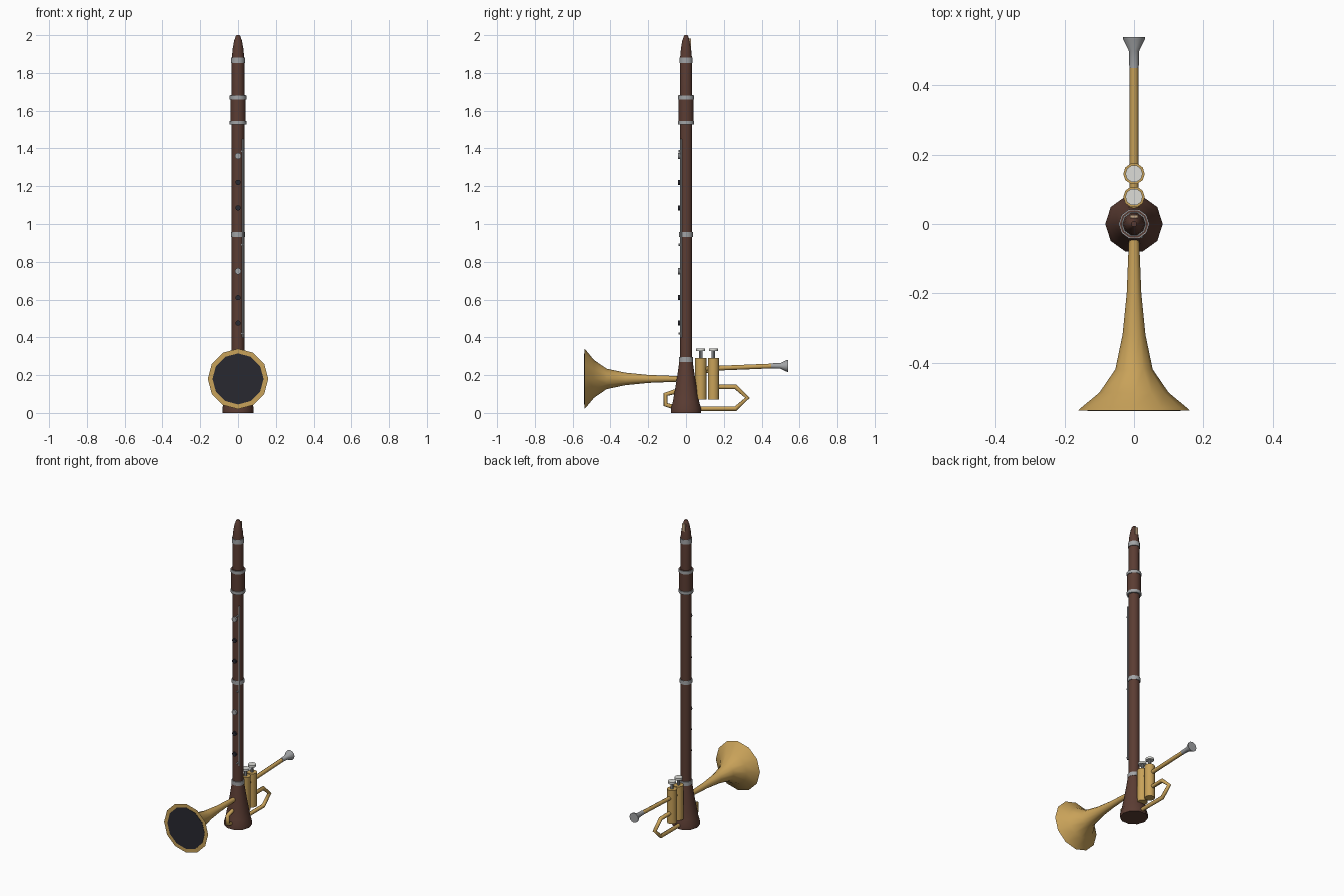
import bpy, bmesh, math
from mathutils import Matrix, Vector

if "Cube" in bpy.data.objects:
    bpy.data.objects.remove(bpy.data.objects["Cube"])


def mat(name, rgb):
    m = bpy.data.materials.new(name)
    m.diffuse_color = (*rgb, 1)
    m.use_nodes = True
    m.node_tree.nodes["Principled BSDF"].inputs["Base Color"].default_value = m.diffuse_color
    return m


WOOD = mat("brown_wood", (0.105, 0.046, 0.033))
BRASS = mat("brass", (0.58, 0.36, 0.10))
SILVER = mat("silver", (0.36, 0.37, 0.38))
PEARL = mat("pearl", (0.72, 0.72, 0.68))
DARK = mat("dark_hollow", (0.022, 0.022, 0.03))
REED = mat("reed_cane", (0.55, 0.38, 0.24))


def finish(ob, material):
    ob.data.materials.append(material)
    ob.data.shade_smooth()
    ob.data.set_sharp_from_angle(angle=math.radians(42))
    return ob


def lathe(name, profile, material, base=(0, 0, 0), axis=(0, 0, 1), n=10):
    """Closed solid of revolution; profile is (radius, distance along axis)."""
    bm = bmesh.new()
    rings = [[bm.verts.new((r * math.cos(2 * math.pi * i / n), r * math.sin(2 * math.pi * i / n), h))
              for i in range(n)] for r, h in profile]
    for a, b in zip(rings, rings[1:]):
        for i in range(n):
            bm.faces.new((a[i], a[(i + 1) % n], b[(i + 1) % n], b[i]))
    bm.faces.new(rings[0][::-1])
    bm.faces.new(rings[-1])
    d = Vector(axis).normalized()
    # tilt about X only, so polygon corners stay on the x axis
    rot = Matrix.Rotation(math.atan2(-d.y, d.z), 4, 'X')
    bm.transform(Matrix.Translation(base) @ rot)
    bmesh.ops.recalc_face_normals(bm, faces=bm.faces)
    me = bpy.data.meshes.new(name)
    bm.to_mesh(me)
    bm.free()
    ob = bpy.data.objects.new(name, me)
    bpy.context.collection.objects.link(ob)
    return finish(ob, material)


def cyl(name, r, length, material, base, axis=(0, 0, 1), n=10):
    return lathe(name, [(r, 0), (r, length)], material, base, axis, n)


def tube(name, yz, r, material):
    """Round tube along a polyline in the x = 0 plane."""
    cu = bpy.data.curves.new(name, 'CURVE')
    cu.dimensions = '3D'
    cu.bevel_depth = r
    cu.bevel_resolution = 2
    cu.use_fill_caps = True
    sp = cu.splines.new('POLY')
    sp.points.add(len(yz) - 1)
    for p, (y, z) in zip(sp.points, yz):
        p.co = (0, y, z, 1)
    ob = bpy.data.objects.new(name, cu)
    bpy.context.collection.objects.link(ob)
    cu.materials.append(material)


# ---- Clarinet ----
lathe("clarinet_bell", [(0.083, 0), (0.083, 0.025), (0.073, 0.06), (0.062, 0.12),
                        (0.048, 0.2), (0.036, 0.28)], WOOD)
cyl("clarinet_lower_body", 0.034, 0.68, WOOD, (0, 0, 0.27))
cyl("clarinet_upper_body", 0.034, 0.6, WOOD, (0, 0, 0.94))
cyl("clarinet_barrel", 0.041, 0.155, WOOD, (0, 0, 1.527))
lathe("clarinet_mouthpiece", [(0.034, 1.67), (0.033, 1.88), (0.028, 1.93), (0.021, 1.97),
                              (0.012, 1.995), (0.008, 2.0)], WOOD)
for i, (z, h, r) in enumerate([(0.27, 0.025, 0.039), (0.932, 0.025, 0.038), (1.526, 0.02, 0.0445),
                               (1.66, 0.02, 0.0445), (1.852, 0.03, 0.037)]):
    cyl(f"clarinet_ring_{i + 1}", r, h, SILVER, (0, 0, z))

# Reed on the back of the mouthpiece
bpy.ops.mesh.primitive_cube_add(size=1, location=(0, 0.0215, 1.93))
reed = bpy.context.object
reed.name = "reed"
reed.scale = (0.022, 0.009, 0.105)
reed.data.materials.append(REED)

# Tone holes, key pads and key rod
for i, (z, m, r) in enumerate([(1.36, SILVER, 0.017), (1.22, DARK, 0.014), (1.085, DARK, 0.014),
                               (0.75, SILVER, 0.017), (0.61, DARK, 0.014), (0.475, DARK, 0.014)]):
    cyl(f"tone_hole_{i + 1}", r, 0.016, m, (0, -0.026, z), (0, -1, 0))
cyl("key_rod", 0.005, 1.05, SILVER, (0.027, -0.026, 0.40), n=8)
for i, z in enumerate([0.42, 0.89, 1.385]):
    cyl(f"key_post_{i + 1}", 0.006, 0.02, SILVER, (0.02, -0.02, z), (0, -1, 0), 8)

# ---- Trumpet, passing through the clarinet ----
lathe("trumpet_bell", [(0.16, -0.538), (0.152, -0.53), (0.1, -0.487), (0.054, -0.42), (0.033, -0.32),
                       (0.021, -0.2), (0.015, -0.05), (0.013, 0.08)], BRASS, (0, 0, 0.18), (0, 1, 0), 12)
cyl("trumpet_bell_opening", 0.135, 0.004, DARK, (0, -0.54, 0.18), (0, 1, 0), 12)

for i, y in enumerate([0.078, 0.145]):
    cyl(f"valve_{i + 1}", 0.031, 0.22, BRASS, (0, y, 0.07))
    cyl(f"valve_stem_{i + 1}", 0.009, 0.045, SILVER, (0, y, 0.285), n=8)
    cyl(f"valve_button_{i + 1}", 0.025, 0.014, PEARL, (0, y, 0.327))
tube("valve_connector", [(0.06, 0.22), (0.16, 0.22)], 0.01, BRASS)

# Leadpipe and cup mouthpiece
tube("leadpipe", [(0.10, 0.234), (0.47, 0.249)], 0.0125, BRASS)
lathe("trumpet_mouthpiece", [(0.0135, 0), (0.015, 0.05), (0.031, 0.083), (0.032, 0.09)],
      SILVER, (0, 0.45, 0.249), (0, 1, 0), 12)

# Tuning slides
tube("main_tuning_slide", [(0.0, 0.022), (0.262, 0.022), (0.325, 0.08), (0.262, 0.138), (0.12, 0.138)],
     0.0125, BRASS)
tube("front_slide", [(0.0, 0.12), (-0.06, 0.112), (-0.108, 0.098), (-0.108, 0.044), (-0.06, 0.03), (0.0, 0.022)],
     0.0125, BRASS)
